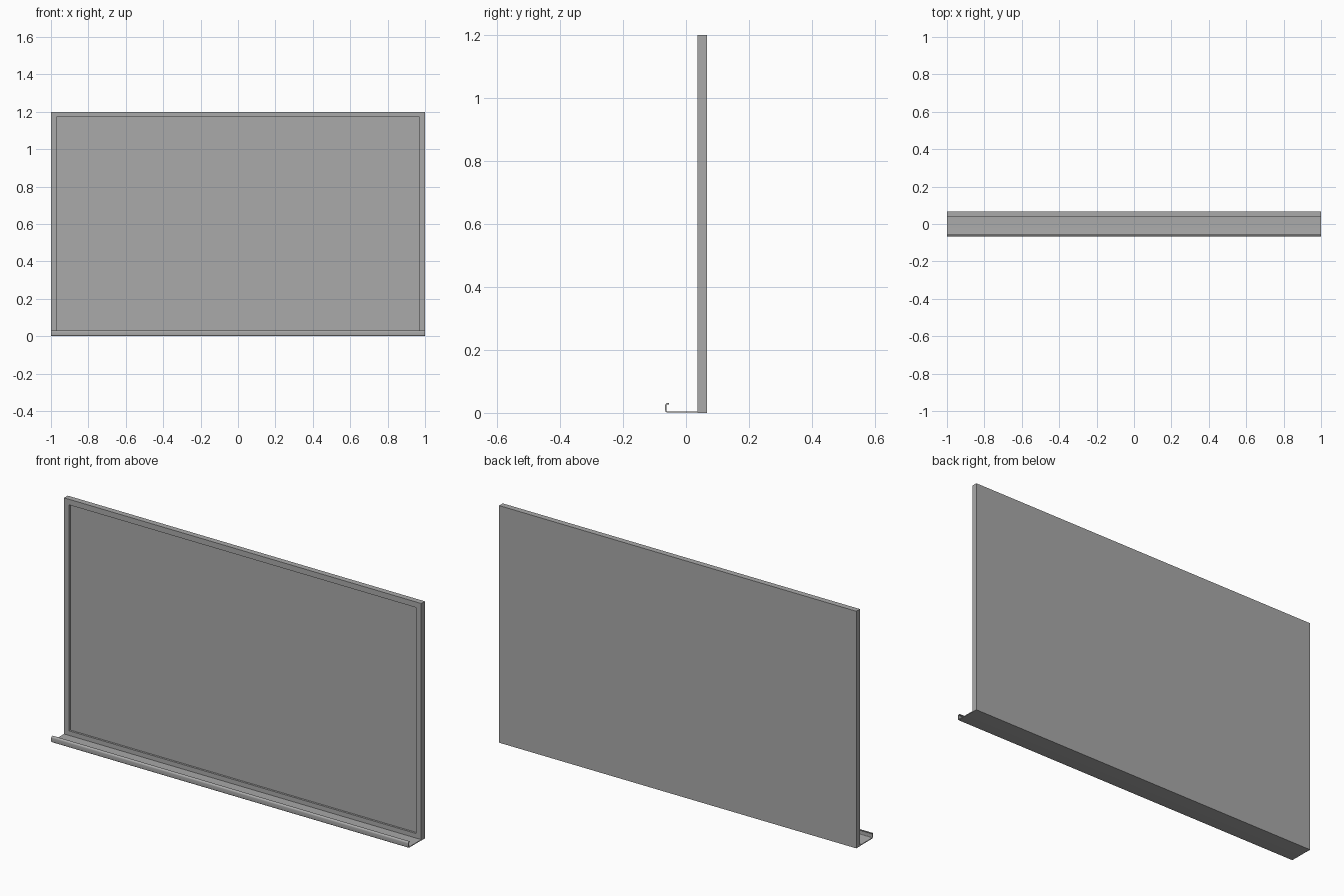
import bpy, bmesh, math
from mathutils import Vector

cube = bpy.data.objects.get("Cube")
if cube:
    bpy.data.objects.remove(cube, do_unlink=True)

grey = bpy.data.materials.new("plain grey")
grey.use_nodes = True
colour = (0.4, 0.4, 0.4, 1)
grey.diffuse_color = colour
grey.node_tree.nodes["Principled BSDF"].inputs["Base Color"].default_value = colour


def finish(bm, name):
    bmesh.ops.recalc_face_normals(bm, faces=bm.faces)
    mesh = bpy.data.meshes.new(name)
    bm.to_mesh(mesh)
    bm.free()
    mesh.materials.append(grey)
    obj = bpy.data.objects.new(name, mesh)
    bpy.context.collection.objects.link(obj)
    return obj


# Framed board: a slab whose front face is inset and pushed back
FRONT, BACK, HEIGHT = 0.037, 0.066, 1.2
bm = bmesh.new()
bmesh.ops.create_cube(bm, size=1)
for v in bm.verts:
    v.co = (v.co.x * 2,
            (FRONT + BACK) / 2 + v.co.y * (BACK - FRONT),
            (v.co.z + 0.5) * HEIGHT)
panel = min(bm.faces, key=lambda f: f.calc_center_median().y)
bmesh.ops.inset_region(bm, faces=[panel], thickness=0.04)
rim = bmesh.ops.extrude_face_region(bm, geom=[panel])
bmesh.ops.delete(bm, geom=[panel], context='FACES_ONLY')
bmesh.ops.translate(bm, vec=(0, 0.01, 0),
                    verts=[g for g in rim["geom"] if isinstance(g, bmesh.types.BMVert)])
finish(bm, "framed_board")


# Tray: bent sheet profile with a rolled lip, swept along x
def arc(centre_y, centre_z, radius, start, end, steps=5):
    for i in range(steps + 1):
        a = math.radians(start + (end - start) * i / steps)
        yield Vector((0, centre_y + radius * math.cos(a), centre_z + radius * math.sin(a)))


R, THICK, LIP_Y, TOP = 0.007, 0.004, -0.066, 0.031
outer = [Vector((0, FRONT, 0.001))]
outer += arc(LIP_Y + R, 0.001 + R, R, 270, 180)
outer += arc(LIP_Y + R, TOP - R, R, 180, 90)
outer += [Vector((0, -0.054, TOP))]
inner = [Vector((0, FRONT, 0.001 + THICK))]
inner += arc(LIP_Y + R, 0.001 + R, R - THICK, 270, 180)
inner += arc(LIP_Y + R, TOP - R, R - THICK, 180, 90)
inner += [Vector((0, -0.054, TOP - THICK))]

bm = bmesh.new()
half = Vector((1, 0, 0))
rows = [[bm.verts.new(p + half * side) for p in line]
        for line in (outer, inner) for side in (-1, 1)]
out_l, out_r, in_l, in_r = rows
for a, b in ((out_l, out_r), (in_l, in_r), (out_l, in_l), (out_r, in_r)):
    for i in range(len(a) - 1):
        bm.faces.new((a[i], a[i + 1], b[i + 1], b[i]))
for i in (0, -1):
    bm.faces.new((out_l[i], out_r[i], in_r[i], in_l[i]))
tray = finish(bm, "marker_tray")

bpy.ops.object.select_all(action='DESELECT')
tray.select_set(True)
bpy.context.view_layer.objects.active = tray
bpy.ops.object.shade_smooth_by_angle(angle=math.radians(35))
